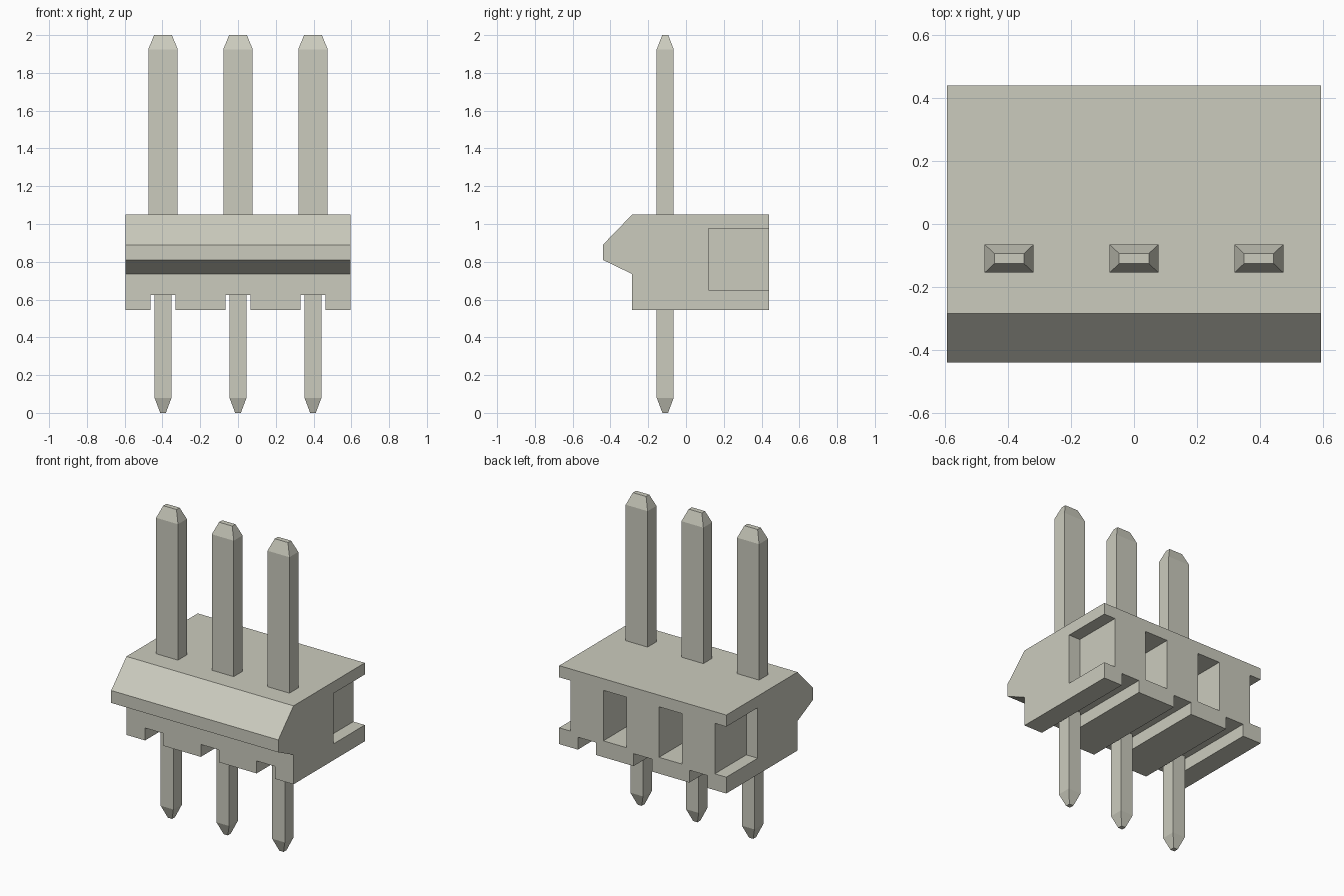
import bpy, bmesh
from mathutils import Matrix

cube = bpy.data.objects.get("Cube")
if cube:
    bpy.data.objects.remove(cube, do_unlink=True)

PITCH = 0.397
HALF = 0.595

mat = bpy.data.materials.new("warm_grey")
mat.use_nodes = True
COLOUR = (0.6, 0.6, 0.515, 1)
mat.diffuse_color = COLOUR
mat.node_tree.nodes["Principled BSDF"].inputs["Base Color"].default_value = COLOUR


def finish(bm, name):
    bmesh.ops.recalc_face_normals(bm, faces=bm.faces)
    mesh = bpy.data.meshes.new(name)
    bm.to_mesh(mesh)
    bm.free()
    mesh.materials.append(mat)
    obj = bpy.data.objects.new(name, mesh)
    bpy.context.collection.objects.link(obj)
    return obj


def add_box(bm, low, high):
    size = [h - l for l, h in zip(low, high)]
    mid = [(h + l) / 2 for l, h in zip(low, high)]
    bmesh.ops.create_cube(bm, size=1, matrix=Matrix.Translation(mid) @ Matrix.Diagonal((*size, 1)))


def make_pin(name, x, y, sections):
    """Loft rectangles given as (z, half width, half depth)."""
    bm = bmesh.new()
    rings = [[bm.verts.new((x + sx * w, y + sy * d, z))
              for sx, sy in ((-1, -1), (1, -1), (1, 1), (-1, 1))]
             for z, w, d in sections]
    for a, b in zip(rings, rings[1:]):
        for i in range(4):
            j = (i + 1) % 4
            bm.faces.new((a[i], a[j], b[j], b[i]))
    bm.faces.new(rings[0])
    bm.faces.new(rings[-1])
    return finish(bm, name)


# Housing: side profile with a front locking ridge, extruded across x
profile = [(-0.285, 0.545), (0.44, 0.545), (0.44, 1.05), (-0.285, 1.05),
           (-0.44, 0.89), (-0.44, 0.81), (-0.285, 0.735)]
bm = bmesh.new()
side = bm.faces.new([bm.verts.new((-HALF, y, z)) for y, z in profile])
moved = bmesh.ops.extrude_face_region(bm, geom=[side])["geom"]
bmesh.ops.translate(bm, vec=(2 * HALF, 0, 0),
                    verts=[v for v in moved if isinstance(v, bmesh.types.BMVert)])
housing = finish(bm, "housing")

# Cutter: grooves under the pins, pockets in the back and at the back corners
bm = bmesh.new()
for i in (-1, 0, 1):
    x = i * PITCH
    add_box(bm, (x - 0.065, -1, 0.4), (x + 0.065, 1, 0.625))
for i in (-1.5, -0.5, 0.5, 1.5):
    x = i * PITCH
    add_box(bm, (x - 0.082, 0.12, 0.65), (x + 0.082, 1, 0.975))
cutter = finish(bm, "housing_cutter")
cutter.hide_render = True

cut = housing.modifiers.new("cut", "BOOLEAN")
cut.operation = "DIFFERENCE"
cut.solver = "EXACT"
cut.object = cutter
bpy.context.view_layer.objects.active = housing
bpy.ops.object.modifier_apply(modifier=cut.name)
bpy.data.objects.remove(cutter, do_unlink=True)

# Pins: wide blades above, narrow square tails below, both with tapered tips
for i, label in zip((-1, 0, 1), ("right", "middle", "left")):
    make_pin(label + "_blade", i * PITCH, -0.11,
             [(0.85, 0.078, 0.045), (1.925, 0.078, 0.045), (2.0, 0.047, 0.016)])
    make_pin(label + "_tail", i * PITCH, -0.11,
             [(0, 0.015, 0.015), (0.08, 0.045, 0.045), (0.85, 0.045, 0.045)])
